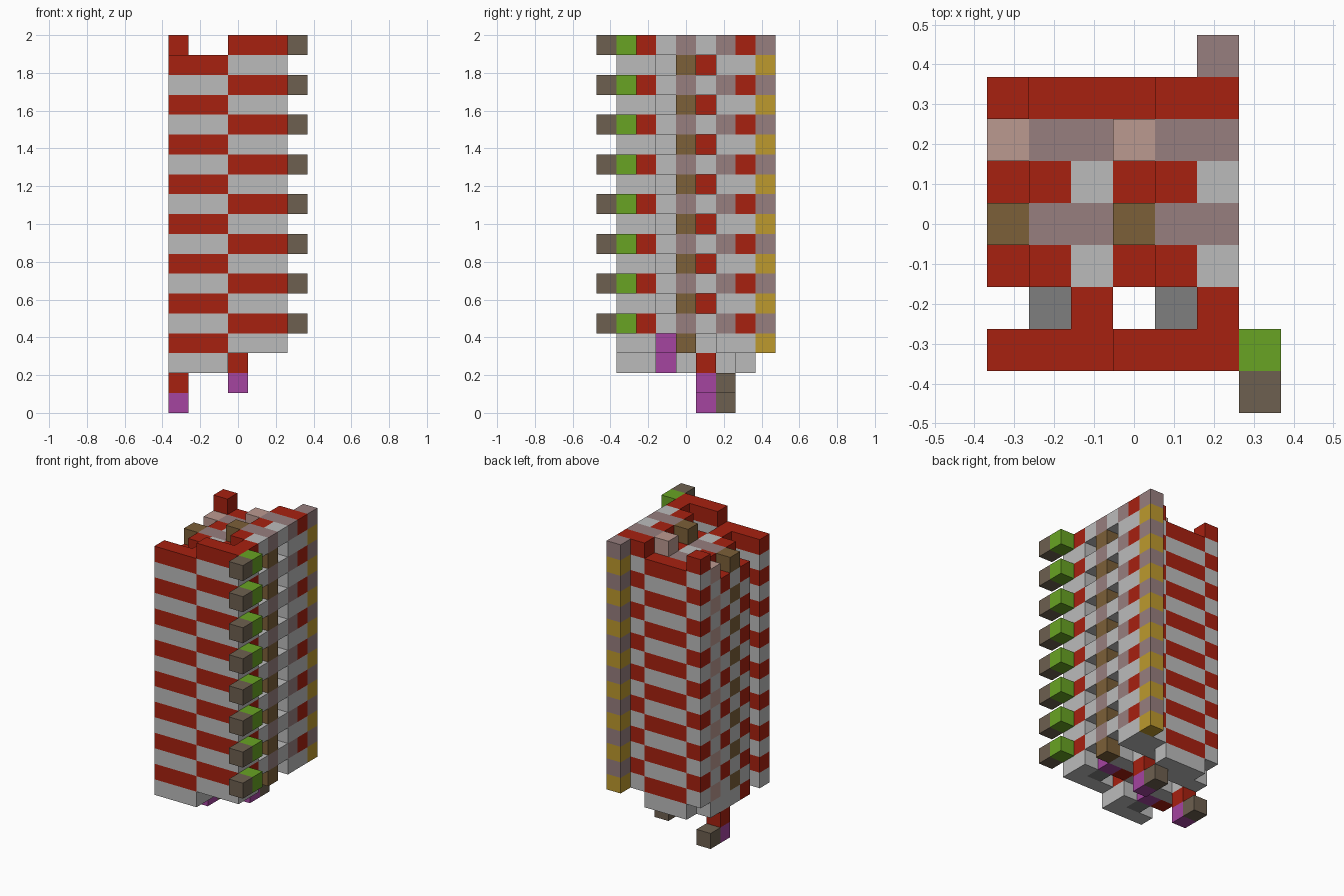
import bpy, bmesh
from mathutils import Vector

cube = bpy.data.objects.get("Cube")
if cube:
    bpy.data.objects.remove(cube, do_unlink=True)

LEVELS = 19
S = 2 / LEVELS                       # edge of one block
ORIGIN = Vector((-3.5, -4.5, 0))     # centres the 7 x 9 block plan

COLOURS = {
    "red": (0.39, 0.015, 0.005),
    "light_grey": (0.50, 0.50, 0.50),
    "mauve": (0.31, 0.21, 0.21),
    "pink": (0.50, 0.32, 0.28),
    "brown": (0.20, 0.115, 0.04),
    "grey_brown": (0.155, 0.117, 0.08),
    "green": (0.138, 0.37, 0.017),
    "purple": (0.376, 0.058, 0.352),
    "gold": (0.51, 0.32, 0.027),
    "dark_grey": (0.212, 0.212, 0.212),
}

cells = {}                           # block position -> (part, colour)


def put(part, colour, xs, y, zs):
    for x in xs:
        for z in zs:
            cells[(x, y, z)] = (part, colour)


def stack(part, xs, y, low, top="red", base="light_grey"):
    """Column of eight two-block layers, starting at level low."""
    put(part + "_base", base, xs, y, range(low, low + 16, 2))
    put(part + "_top", top, xs, y, range(low + 1, low + 17, 2))


# The two tower halves: the right-hand one is moved three across and one up
for side, x, low in (("right", 0, 2), ("left", 3, 3)):
    a, b, c = [x], [x + 1], [x + 2]
    lower = range(low, low + 16, 2)
    upper = range(low + 1, low + 17, 2)
    stack(side + "_front_wall", a + b + c, 1, low)
    stack(side + "_wall_return", c, 2, low)

    # First inner row
    put(side + "_inner_wire", "red", a, 3, lower)
    put(side + "_inner_block", "light_grey", a, 3, upper[:-1])
    stack(side + "_inner_step", b, 3, low)
    put(side + "_inner_cap", "light_grey", c, 3, upper)

    # Middle row
    stack(side + "_middle_row", b + c, 4, low, "mauve")
    stack(side + "_middle_end", a, 4, low, "brown")

    # Second inner row
    put(side + "_chain_wire", "red", a, 5, lower[1:])
    put(side + "_chain_block", "light_grey", a, 5, [low] + list(upper[:-1]))
    put(side + "_chain_torch", "red", b, 5, upper)
    put(side + "_chain_cap", "light_grey", c, 5, upper)

    # Rear inner row
    stack(side + "_rear_row", b + c, 6, low, "mauve")
    stack(side + "_rear_end", a, 6, low, "pink")

    # Inputs hanging at the foot
    put(side + "_foot_wire", "red", a, 5, [low - 1])
    put(side + "_foot_block", "purple", a, 5, [low - 2])
    put(side + "_foot_lever", "grey_brown", a, 6, [low - 2])
    put(side + "_side_input_block", "purple", b, 3, [low])
    put(side + "_side_input_button", "dark_grey", b, 2, [low])

# Back wall, staggered against the front
stack("back_wall_end", [0], 7, 3)
stack("back_wall_middle", [1, 2, 3], 7, 2)
stack("back_wall_left", [4, 5], 7, 3)

# Outer columns and side levers
stack("corner_column", [5], 8, 3, "mauve", "gold")
put("middle_side_block", "brown", [5], 4, range(3, LEVELS, 2))
put("side_block", "green", [6], 1, range(4, LEVELS, 2))
put("side_lever", "grey_brown", [6], 0, range(4, LEVELS, 2))

# Materials
materials = {}
for name, rgb in COLOURS.items():
    mat = bpy.data.materials.new(name)
    mat.use_nodes = True
    mat.diffuse_color = (*rgb, 1)
    mat.node_tree.nodes["Principled BSDF"].inputs["Base Color"].default_value = (*rgb, 1)
    materials[name] = mat

# One object per part, keeping only the exposed faces
parts = {}
for pos, key in cells.items():
    parts.setdefault(key, []).append(pos)

for (part, colour), blocks in parts.items():
    bm = bmesh.new()
    for pos in blocks:
        centre = Vector(pos) + Vector((0.5, 0.5, 0.5))
        for axis in range(3):
            for sign in (-1, 1):
                n = Vector((0, 0, 0))
                n[axis] = sign
                if tuple(int(p + d) for p, d in zip(pos, n)) in cells:
                    continue
                u = Vector((0, 0, 0))
                u[(axis + 1) % 3] = 1
                v = n.cross(u)
                corners = [centre + (n + i * u + j * v) / 2
                           for i, j in ((-1, -1), (1, -1), (1, 1), (-1, 1))]
                bm.faces.new([bm.verts.new((p + ORIGIN) * S) for p in corners])
    if bm.faces:
        bmesh.ops.remove_doubles(bm, verts=bm.verts, dist=0.001)
        mesh = bpy.data.meshes.new(part)
        bm.to_mesh(mesh)
        mesh.materials.append(materials[colour])
        bpy.context.collection.objects.link(bpy.data.objects.new(part, mesh))
    bm.free()
